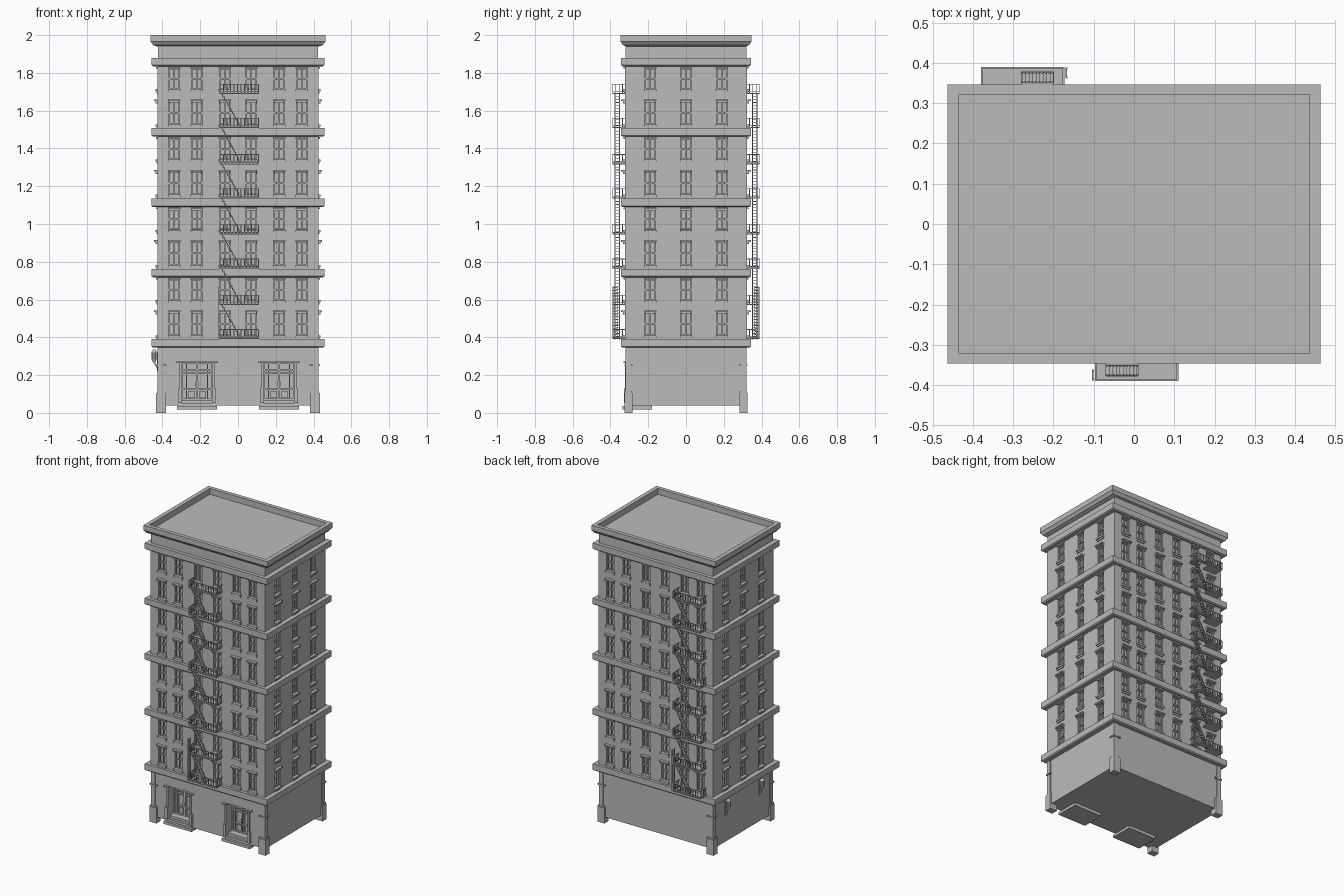
import bpy, bmesh, math
from mathutils import Matrix, Vector

cube = bpy.data.objects.get("Cube")
if cube:
    bpy.data.objects.remove(cube, do_unlink=True)

stone = bpy.data.materials.new("plain grey")
stone.use_nodes = True
GREY = (0.5, 0.5, 0.5, 1)
stone.diffuse_color = GREY
stone.node_tree.nodes["Principled BSDF"].inputs["Base Color"].default_value = GREY


def finish(bm, name, turn=0, shift=0):
    """Turn a bmesh into an object, rotated about z to face its side."""
    mesh = bpy.data.meshes.new(name)
    bm.to_mesh(mesh)
    bm.free()
    mesh.materials.append(stone)
    ob = bpy.data.objects.new(name, mesh)
    ob.rotation_euler.z = math.radians(turn)
    ob.location.x = shift
    bpy.context.collection.objects.link(ob)
    return ob


def box(bm, x0, x1, y0, y1, z0, z1):
    size = Matrix.Diagonal((x1 - x0, y1 - y0, z1 - z0, 1))
    mid = Matrix.Translation(((x0 + x1) / 2, (y0 + y1) / 2, (z0 + z1) / 2))
    bmesh.ops.create_cube(bm, size=1, matrix=mid @ size)


def bar(bm, p, q, w):
    p, q = Vector(p), Vector(q)
    spin = (q - p).to_track_quat('Z', 'Y').to_matrix().to_4x4()
    bmesh.ops.create_cube(bm, size=1, matrix=Matrix.Translation((p + q) / 2) @ spin
                          @ Matrix.Diagonal((w, w, (q - p).length, 1)))


def loft(name, rings):
    """Stack rectangular rings (half x, half y, z) and cap both ends."""
    bm = bmesh.new()
    loops = [[bm.verts.new((sx * a, sy * b, z)) for sx, sy in
              ((-1, -1), (1, -1), (1, 1), (-1, 1))] for a, b, z in rings]
    for lo, hi in zip(loops, loops[1:]):
        for i in range(4):
            j = (i + 1) % 4
            bm.faces.new((lo[i], lo[j], hi[j], hi[i]))
    bm.faces.new(loops[0][::-1])
    bm.faces.new(loops[-1])
    return finish(bm, name)


def wall(name, turn, half, dist, z0, z1, holes, depth):
    """Flat wall with rectangular openings pushed inward."""
    bm = bmesh.new()
    us = sorted({-half, half} | {h[0] for h in holes} | {h[1] for h in holes})
    zs = sorted({z0, z1} | {h[2] for h in holes} | {h[3] for h in holes})
    grid = [[bm.verts.new((u, -dist, z)) for u in us] for z in zs]
    sunk = []
    for j in range(len(zs) - 1):
        for i in range(len(us) - 1):
            f = bm.faces.new((grid[j][i], grid[j][i + 1], grid[j + 1][i + 1], grid[j + 1][i]))
            u, z = (us[i] + us[i + 1]) / 2, (zs[j] + zs[j + 1]) / 2
            if any(h[0] < u < h[1] and h[2] < z < h[3] for h in holes):
                sunk.append(f)
    bm.normal_update()
    if sunk:
        bmesh.ops.inset_individual(bm, faces=sunk, thickness=0.0005, depth=-depth)
    finish(bm, name, turn)


STEP = 0.3725          # height between stone bands
BAND = 0.345           # underside of the first band
WX, WY = 0.426, 0.323  # upper wall half sizes
BX, BY = 0.422, 0.315  # base half sizes
WIDE = [s * x for x in (0.07, 0.218, 0.338) for s in (-1, 1)]
NARROW = [-0.19, 0, 0.19]
SIDES = [("front", 0, WIDE, WX, WY), ("left", 90, NARROW, WY, WX),
         ("back", 180, WIDE, WX, WY), ("right", 270, NARROW, WY, WX)]

# Upper walls with window openings, sashes, sills and caps
for side, turn, cols, half, d in SIDES:
    holes = []
    bm = bmesh.new()
    for u in cols:
        for k in range(4):
            base = BAND + k * STEP
            for lo, hi, cap_out in ((0.065, 0.188, 0.02), (0.252, 0.361, 0.008)):
                a, b, z0, z1 = u - 0.028, u + 0.028, base + lo, base + hi
                holes.append((a, b, round(z0, 4), round(z1, 4)))
                mid = (z0 + z1) / 2
                y = -d + 0.008
                # sash frames, lower sash a little prouder
                for x in (a, u - 0.0025, b - 0.005):
                    box(bm, x, x + 0.005, y, y + 0.012, z0, z1)
                box(bm, a, b, y - 0.003, y + 0.012, mid - 0.004, mid + 0.004)
                box(bm, a, b, y, y + 0.012, z1 - 0.006, z1)
                box(bm, a, b, y, y + 0.012, z0, z0 + 0.006)
                # stepped sill and cap
                box(bm, a - 0.005, b + 0.005, -d - 0.012, -d + 0.01, z0 - 0.012, z0)
                box(bm, a - 0.002, b + 0.002, -d - 0.006, -d + 0.01, z0 - 0.023, z0 - 0.012)
                box(bm, a - 0.005, b + 0.005, -d - cap_out, -d + 0.01, z1, z1 + 0.009)
                if cap_out > 0.01:
                    for x in (a - 0.003, b - 0.004):
                        box(bm, x, x + 0.007, -d - 0.01, -d + 0.005, z1 - 0.012, z1)
    finish(bm, side + "_window_trim", turn)
    wall(side + "_wall", turn, half, d, 0.36, 1.85, holes, 0.018)

# Stone bands between the storeys
for k in range(5):
    z = BAND + k * STEP
    loft("stone_band_%d" % (k + 1), [(0.45, 0.336, z), (0.457, 0.343, z + 0.006),
                                     (0.457, 0.343, z + 0.045)])

# Frieze, cornice and sunken roof
loft("frieze", [(0.424, 0.32, 1.86), (0.424, 0.32, 1.95)])
loft("cornice_and_roof", [(0.43, 0.315, 1.94), (0.449, 0.334, 1.947), (0.455, 0.34, 1.956),
                          (0.463, 0.347, 1.966), (0.463, 0.347, 2.0),
                          (0.435, 0.321, 2.0), (0.435, 0.321, 1.96)])

# Ground storey walls, with two entrance alcoves at the front
DOORS = (-0.217, 0.217)
for side, turn, cols, half, d in SIDES:
    half, d = (BX, BY) if half == WX else (BY, BX)
    alcoves = [(c - 0.08, c + 0.08, 0.05, 0.27) for c in DOORS] if side == "front" else []
    wall(side + "_base_wall", turn, half, d, 0.038, 0.36, alcoves, 0.07)
loft("base_floor", [(BX, BY, 0.038), (BX, BY, 0.045)])

# Corner posts: pedestal, shaft and thin collar
bm = bmesh.new()
for sx in (-1, 1):
    for sy in (-1, 1):
        for ox, oy, w, v, z0, z1 in ((0.434, 0.326, 0.053, 0.044, 0, 0.105),
                                     (0.430, 0.322, 0.046, 0.037, 0.105, 0.115),
                                     (0.427, 0.32, 0.03, 0.03, 0.115, 0.35),
                                     (0.433, 0.325, 0.055, 0.042, 0.249, 0.257)):
            xs, ys = sorted((sx * ox, sx * (ox - w))), sorted((sy * oy, sy * (oy - v)))
            box(bm, *xs, *ys, z0, z1)
finish(bm, "corner_posts")

# Entrances
for name, c in zip(("right", "left"), DOORS):
    bm = bmesh.new()
    for i, (w, z0, z1) in enumerate(((0.105, 0.018, 0.036), (0.098, 0.036, 0.052),
                                     (0.08, 0.052, 0.068))):
        box(bm, c - w, c + w, -0.335 + i * 0.016, -0.18, z0, z1)
    finish(bm, name + "_steps")
    bm = bmesh.new()
    for s in (-1, 1):
        for u0, u1, out, z0, z1 in ((0.08, 0.092, 0.008, 0.052, 0.27),
                                    (0.08, 0.1, 0.014, 0.052, 0.13),
                                    (0.075, 0.11, 0.016, 0.264, 0.272)):
            box(bm, *sorted((c + s * u0, c + s * u1)), -BY - out, -BY + 0.005, z0, z1)
    finish(bm, name + "_door_surround")
    bm = bmesh.new()
    y = -BY + 0.055
    for x in (-0.079, -0.058, -0.006, 0.001, 0.053, 0.074):    # stiles
        box(bm, c + x, c + x + 0.005, y, y + 0.016, 0.068, 0.268)
    for z in (0.068, 0.12, 0.205, 0.225, 0.258):               # rails
        box(bm, c - 0.079, c + 0.079, y, y + 0.016, z, z + 0.008)
    for s in (-1, 1):                                          # panels and handles
        box(bm, *sorted((c + s * 0.014, c + s * 0.045)), y + 0.006, y + 0.016, 0.08, 0.115)
        bar(bm, (c + s * 0.006, y - 0.006, 0.14), (c + s * 0.006, y - 0.006, 0.165), 0.004)
    finish(bm, name + "_double_door")

# Wall lanterns on the -x side
bm = bmesh.new()
for y in (-0.18, 0.18):
    box(bm, -0.43, -0.42, y - 0.012, y + 0.012, 0.22, 0.32)
    bar(bm, (-0.425, y, 0.235), (-0.448, y, 0.275), 0.008)
    for r1, r2, z0, z1 in ((0.008, 0.014, 0.27, 0.285), (0.014, 0.014, 0.285, 0.32),
                           (0.016, 0.006, 0.32, 0.335)):
        bmesh.ops.create_cone(bm, cap_ends=True, segments=10, radius1=r1, radius2=r2,
                              depth=z1 - z0, matrix=Matrix.Translation((-0.444, y, (z0 + z1) / 2)))
finish(bm, "wall_lanterns")


def fire_escape(name, turn, shift):
    bm = bmesh.new()
    x0, x1, yo, yi = -0.095, 0.108, -0.39, -0.322
    levels = [0.39 + k * STEP + e for k in range(4) for e in (0, 0.181)]
    for n, z in enumerate(levels):
        # floor with a stair opening
        box(bm, 0.01, x1, yo, yi, z, z + 0.006)
        box(bm, x0, -0.07, yo, yi, z, z + 0.006)
        box(bm, -0.07, 0.01, yo, yo + 0.012, z, z + 0.006)
        # railing
        top = z + 0.052
        for h in (z + 0.012, top):
            bar(bm, (x0, yo + 0.002, h), (x1, yo + 0.002, h), 0.004)
            for x in (x0, x1):
                bar(bm, (x, yo, h), (x, yi, h), 0.004)
        for i in range(12):
            x = x0 + (x1 - x0) * i / 11
            bar(bm, (x, yo + 0.002, z), (x, yo + 0.002, top), 0.004)
        for i in range(1, 4):
            for x in (x0, x1):
                bar(bm, (x, yo + 0.018 * i, z), (x, yo + 0.018 * i, top), 0.003)
        # stair up to the next level
        if n < len(levels) - 1:
            rise = levels[n + 1] - z
            for y in (-0.376, -0.351):
                bar(bm, (0.018, y, z), (-0.085, y, z + rise), 0.005)
            for i in range(1, 12):
                t = i / 12
                x, h = 0.018 - 0.103 * t, z + rise * t
                box(bm, x - 0.007, x + 0.007, -0.376, -0.351, h - 0.0015, h + 0.0015)
    # drop ladder
    for y in (-0.386, -0.364):
        bar(bm, (-0.102, y, 0.39), (-0.102, y, 0.67), 0.005)
    for i in range(18):
        h = 0.4 + i * 0.0155
        bar(bm, (-0.102, -0.386, h), (-0.102, -0.364, h), 0.004)
    finish(bm, name, turn, shift)


fire_escape("front_fire_escape", 0, 0)
fire_escape("back_fire_escape", 180, -0.27)
